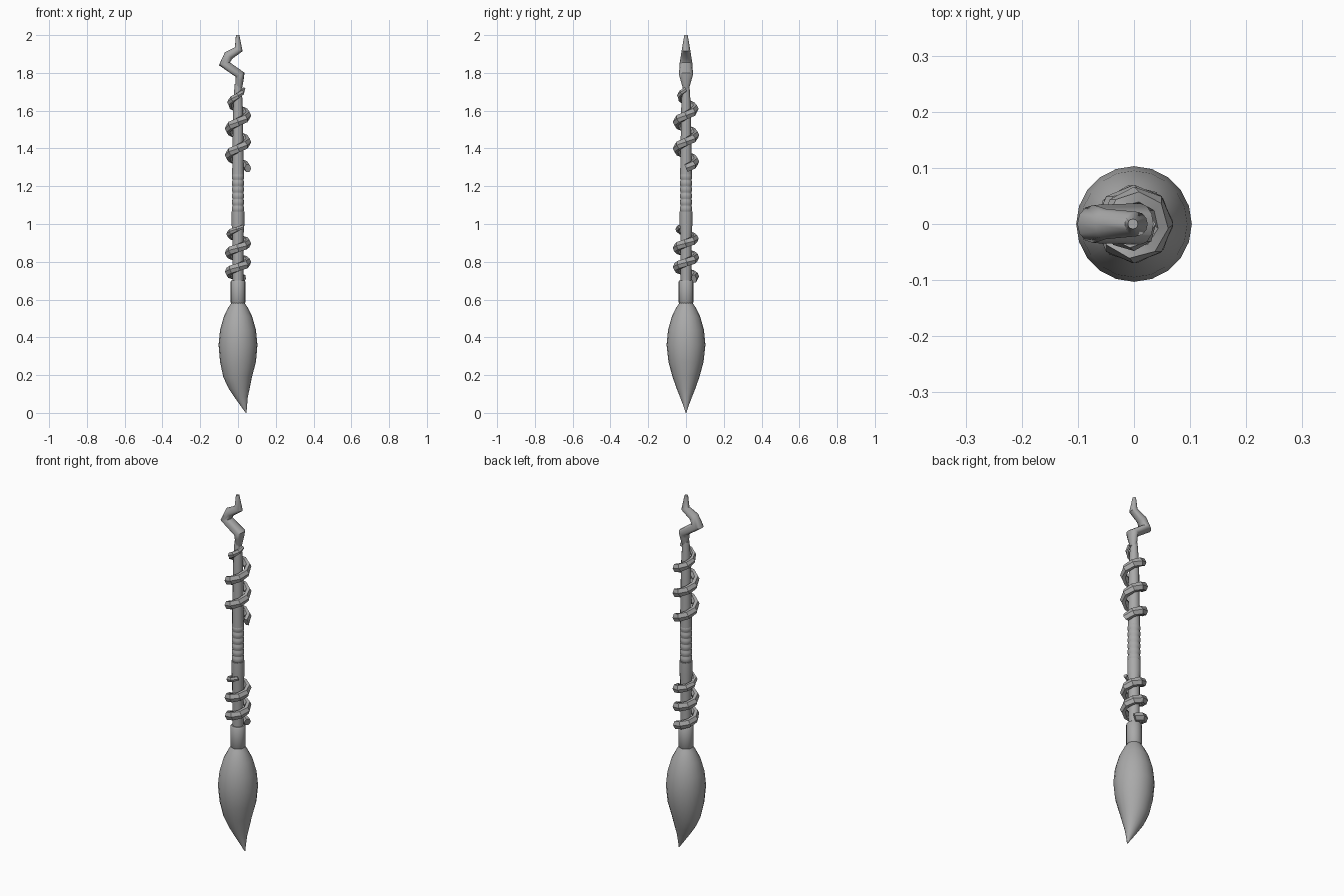
import bpy, bmesh
from math import sin, cos, pi, radians
from mathutils import Vector

cube = bpy.data.objects.get("Cube")
if cube:
    bpy.data.objects.remove(cube)

grey = bpy.data.materials.new("plain_grey")
grey.use_nodes = True
colour = (0.4, 0.4, 0.4, 1)
grey.diffuse_color = colour
grey.node_tree.nodes["Principled BSDF"].inputs["Base Color"].default_value = colour


def loft(name, rings, angle=40):
    """Skin a list of equal rings and cap both ends."""
    bm = bmesh.new()
    loops = [[bm.verts.new(p) for p in ring] for ring in rings]
    n = len(loops[0])
    for a, b in zip(loops, loops[1:]):
        for i in range(n):
            j = (i + 1) % n
            bm.faces.new((a[i], a[j], b[j], b[i]))
    bm.faces.new(loops[0][::-1])
    bm.faces.new(loops[-1])
    bmesh.ops.recalc_face_normals(bm, faces=bm.faces)
    mesh = bpy.data.meshes.new(name)
    bm.to_mesh(mesh)
    bm.free()
    mesh.materials.append(grey)
    ob = bpy.data.objects.new(name, mesh)
    bpy.context.collection.objects.link(ob)
    bpy.ops.object.select_all(action='DESELECT')
    ob.select_set(True)
    bpy.context.view_layer.objects.active = ob
    bpy.ops.object.shade_smooth_by_angle(angle=radians(angle))
    return ob


def ring(centre, u, v, n):
    return [centre + u * cos(2 * pi * i / n) + v * sin(2 * pi * i / n)
            for i in range(n)]


def turned(name, profile, n):
    """Profile rows: height, x radius, y radius, x offset."""
    return loft(name, [ring(Vector((x, 0, z)), Vector((rx, 0, 0)),
                            Vector((0, ry, 0)), n) for z, rx, ry, x in profile])


def vine(name, start, end, z0, z1, radii, steps=8):
    """Angular tube coiling up the shaft, tapered at its upper end."""
    count = round((end - start) * steps)
    rings = []
    for k in range(count + 1):
        t = k / count
        a = 2 * pi * (start + (end - start) * t)
        r = radii[0] + (radii[1] - radii[0]) * max(0, t - 0.7) / 0.3
        out = Vector((cos(a), sin(a), 0))
        slope = (z1 - z0) / ((end - start) * 2 * pi * r)
        along = Vector((-sin(a), cos(a), slope)).normalized()
        size = 1 - 0.5 * max(0, t - 0.75) / 0.25
        centre = out * r + Vector((0, 0, z0 + (z1 - z0) * t))
        rings.append(ring(centre, out * 0.018 * size,
                          along.cross(out) * 0.024 * size, 6))
    return loft(name, rings, 30)


# Brush head, its tip swept sideways
turned("brush_head", [
    (0.0, 0.002, 0.002, 0.043), (0.04, 0.018, 0.015, 0.03),
    (0.085, 0.036, 0.032, 0.016), (0.13, 0.056, 0.05, 0.006),
    (0.19, 0.076, 0.071, -0.002), (0.27, 0.095, 0.093, 0),
    (0.36, 0.103, 0.103, 0), (0.44, 0.095, 0.095, 0),
    (0.51, 0.075, 0.075, 0), (0.56, 0.05, 0.05, 0),
    (0.59, 0.03, 0.03, 0)], 20)

# Collar between brush and shaft
turned("collar", [(z, r, r, 0) for z, r in (
    (0.577, 0.034), (0.584, 0.039), (0.695, 0.039), (0.702, 0.034))], 16)

# Shaft below and above the grip
turned("lower_shaft", [(z, r, r, 0) for z, r in (
    (0.69, 0.028), (0.95, 0.03), (1.0, 0.034), (1.065, 0.034))], 12)
turned("upper_shaft", [(z, r, r, 0) for z, r in (
    (1.26, 0.031), (1.45, 0.028), (1.6, 0.026), (1.68, 0.022), (1.74, 0.018))], 12)

# Wrapped grip made of repeated soft bands
bands = 6
height = 0.205 / bands
grip = []
for b in range(bands):
    for f, r in ((0.02, 0.028), (0.25, 0.032), (0.75, 0.032), (0.98, 0.028)):
        grip.append((1.063 + (b + f) * height, r, r, 0))
turned("grip", grip, 16)

# Coiled vines
vine("lower_vine", 0.15, 2.85, 0.71, 0.985, (0.052, 0.045))
vine("upper_vine", 0, 3, 1.295, 1.715, (0.052, 0.03))

# Crooked tip: x, z, half width in the bend plane, half depth
path = [(0.004, 1.72, 0.017, 0.017), (0.008, 1.765, 0.022, 0.03),
        (0.011, 1.79, 0.026, 0.037), (-0.072, 1.848, 0.03, 0.034),
        (-0.05, 1.892, 0.026, 0.027), (0.004, 1.925, 0.023, 0.022),
        (-0.002, 2.0, 0.009, 0.009)]
points = [Vector((x, 0, z)) for x, z, w, d in path]
rings = []
for i, (x, z, w, d) in enumerate(path):
    into = (points[i] - points[max(i - 1, 0)]).normalized()
    out = (points[min(i + 1, len(path) - 1)] - points[i]).normalized()
    tangent = (into + out).normalized()
    if i == len(path) - 1:
        tangent = Vector((0, 0, 1))
    side = Vector((tangent.z, 0, -tangent.x))
    rings.append(ring(points[i], side * w, Vector((0, d, 0)), 12))
loft("crooked_tip", rings, 45)
